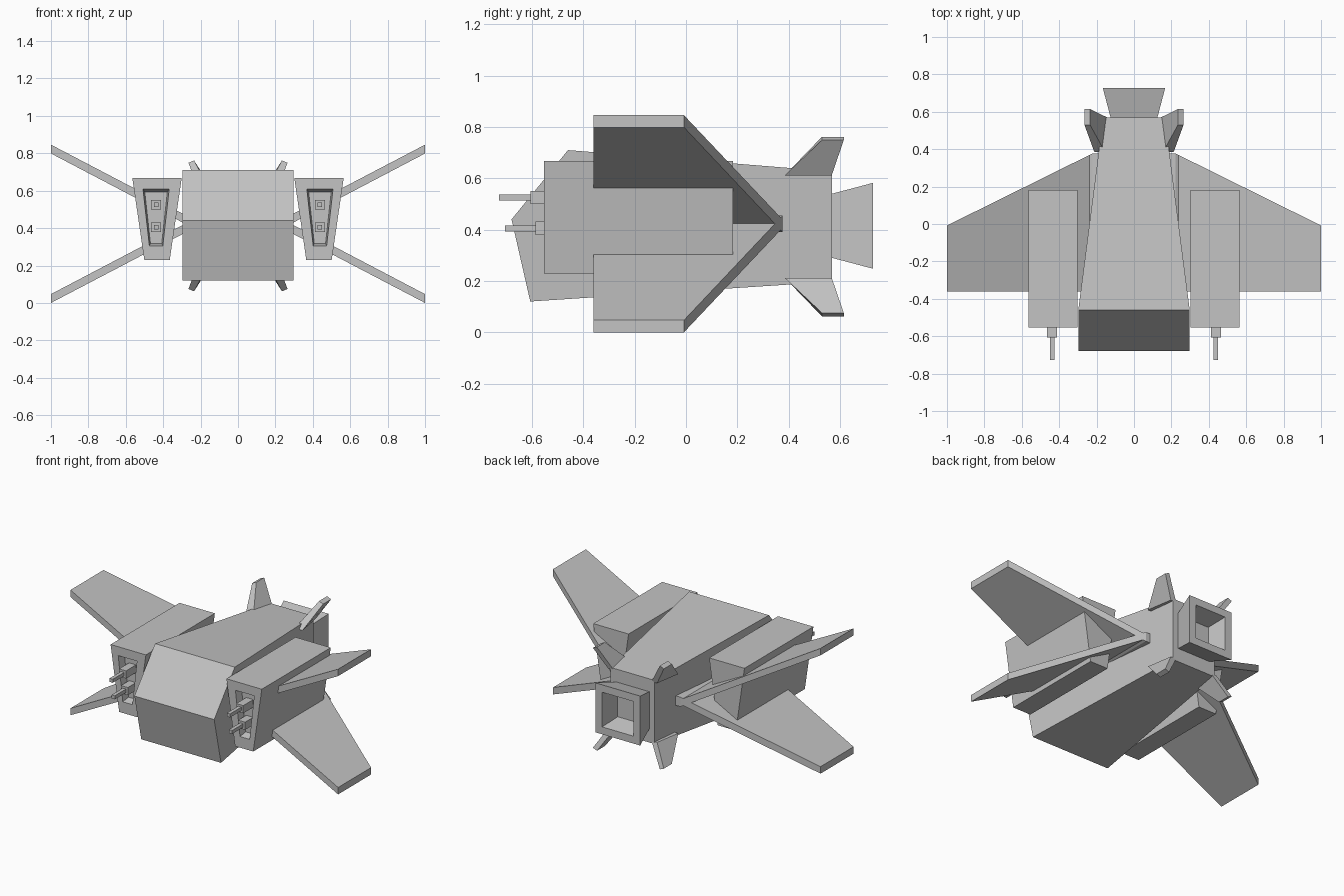
import bpy
import bmesh

cube = bpy.data.objects.get("Cube")
if cube:
    bpy.data.objects.remove(cube, do_unlink=True)

grey = bpy.data.materials.new("hull grey")
grey.use_nodes = True
COLOUR = (0.55, 0.55, 0.55, 1)
grey.diffuse_color = COLOUR
grey.node_tree.nodes["Principled BSDF"].inputs["Base Color"].default_value = COLOUR

MID = 0.423   # height of the wing joint
SIDES = (("left", 1), ("right", -1))
LEVELS = (("upper", 1), ("lower", -1))


def loft(name, rings, side=1):
    """Skin matching rings of points and cap both ends; side -1 mirrors in x."""
    bm = bmesh.new()
    loops = [[bm.verts.new((x * side, y, z)) for x, y, z in ring] for ring in rings]
    for a, b in zip(loops, loops[1:]):
        for i in range(len(a)):
            j = (i + 1) % len(a)
            bm.faces.new((a[i], a[j], b[j], b[i]))
    bm.faces.new(loops[0][::-1])
    bm.faces.new(loops[-1])
    bmesh.ops.recalc_face_normals(bm, faces=bm.faces)
    mesh = bpy.data.meshes.new(name)
    bm.to_mesh(mesh)
    bm.free()
    mesh.materials.append(grey)
    obj = bpy.data.objects.new(name, mesh)
    bpy.context.collection.objects.link(obj)
    return obj


def trapezoid(y, cx, top, bottom, z0, z1):
    """Ring across y, with half widths at its top and bottom."""
    return [(cx - bottom, y, z0), (cx + bottom, y, z0),
            (cx + top, y, z1), (cx - top, y, z1)]


def square(y, cx, cz, half):
    return trapezoid(y, cx, half, half, cz - half, cz + half)


# Fuselage: side profile with a half width at each corner
profile = [(0.298, -0.68, 0.44), (0.298, -0.607, 0.12), (0.165, 0.57, 0.197),
           (0.165, 0.57, 0.627), (0.298, -0.46, 0.71)]
loft("fuselage", [[(s * w, y, z) for w, y, z in profile] for s in (-1, 1)])

# Hollow exhaust nozzle flaring to the rear
loft("exhaust_nozzle", [square(0.55, 0, 0.415, 0.12), square(0.728, 0, 0.415, 0.167),
                        square(0.728, 0, 0.415, 0.117), square(0.6, 0, 0.415, 0.09)])

for side_name, s in SIDES:
    # Weapon pod with a recessed front
    loft(side_name + "_pod", [
        trapezoid(0.183, 0.433, 0.132, 0.068, 0.23, 0.668),
        trapezoid(-0.553, 0.433, 0.132, 0.068, 0.23, 0.668),
        trapezoid(-0.553, 0.438, 0.07, 0.036, 0.305, 0.608),
        trapezoid(-0.5, 0.438, 0.06, 0.03, 0.318, 0.592)], s)

    # Two guns in each pod
    for level, z, base_y, tip_y in (("upper", 0.525, -0.607, -0.728),
                                    ("lower", 0.405, -0.587, -0.706)):
        loft(f"{side_name}_{level}_gun", [
            square(-0.49, 0.438, z, 0.026), square(base_y, 0.438, z, 0.026),
            square(base_y, 0.438, z, 0.012), square(tip_y, 0.438, z, 0.012)], s)

    for level, v in LEVELS:
        # Wing: root inside the hull, then out to the tip
        def section(x, rear, low, high):
            return [(x, -0.36, MID + v * low), (x, rear, MID + v * low),
                    (x, rear, MID + v * high), (x, -0.36, MID + v * high)]
        loft(f"{side_name}_{level}_wing", [
            section(0.15, 0.377, -0.032, 0.016),
            section(0.222, 0.377, -0.032, 0.016),
            section(1.0, -0.008, 0.376, 0.423)], s)

        # Swept tail fin on the hull corner
        def fin_ring(points):
            return [(x, y, 0.412 + v * h) for x, y, h in points]
        loft(f"{side_name}_{level}_fin", [
            fin_ring([(0.155, 0.385, 0.2), (0.212, 0.385, 0.2),
                      (0.182, 0.568, 0.2), (0.14, 0.568, 0.2)]),
            fin_ring([(0.235, 0.53, 0.35), (0.265, 0.53, 0.337),
                      (0.265, 0.615, 0.337), (0.235, 0.615, 0.35)])], s)
